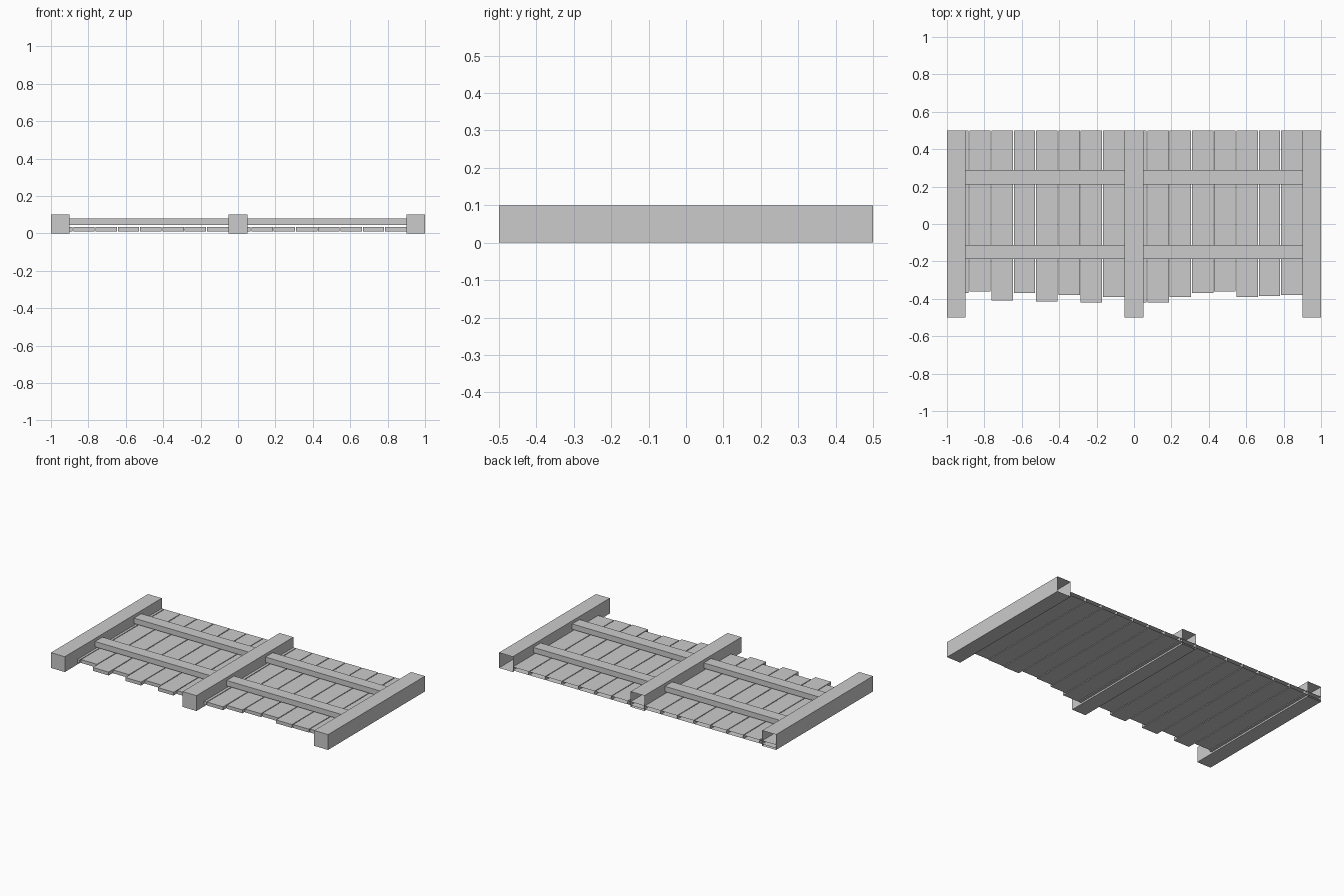
import bpy, bmesh

if "Cube" in bpy.data.objects:
    bpy.data.objects.remove(bpy.data.objects["Cube"])

def box(name, x, y, z, open_axis=None, open_signs=()):
    """Box from ranges; optionally leave the ends on one axis uncapped."""
    bm = bmesh.new()
    bmesh.ops.create_cube(bm, size=1)
    for v in bm.verts:
        for i, (lo, hi) in enumerate((x, y, z)):
            v.co[i] = lo if v.co[i] < 0 else hi
    bm.normal_update()
    if open_axis is not None:
        ends = [f for f in bm.faces
                if any(f.normal[open_axis] * s > 0.9 for s in open_signs)]
        bmesh.ops.delete(bm, geom=ends, context='FACES_ONLY')
    mesh = bpy.data.meshes.new(name)
    bm.to_mesh(mesh)
    bm.free()
    obj = bpy.data.objects.new(name, mesh)
    bpy.context.collection.objects.link(obj)
    return obj

# Three square posts, open at the back end
for name, cx in (("left_post", -0.95), ("middle_post", 0.0), ("right_post", 0.95)):
    box(name, (cx - 0.05, cx + 0.05), (-0.5, 0.5), (0, 0.1), 1, (1,))

# Cross rails between the posts, ends butted against the posts
for row, cy in (("lower", -0.15), ("upper", 0.25)):
    for side, xs in (("left", (-0.9, -0.05)), ("right", (0.05, 0.9))):
        box(f"{row}_{side}_rail", xs, (cy - 0.038, cy + 0.038), (0.045, 0.08), 0, (-1, 1))

# Row of planks with uneven front ends, open at the back end
front_ends = [-0.37, -0.36, -0.41, -0.37, -0.415, -0.38, -0.42, -0.39,
              -0.42, -0.42, -0.39, -0.37, -0.36, -0.39, -0.385, -0.38]
for i, y0 in enumerate(front_ends):
    x0 = -1.0 + 0.119 * i
    box(f"plank_{i + 1}", (x0 + 0.001, x0 + 0.115), (y0, 0.5), (0.011, 0.033), 1, (1,))
